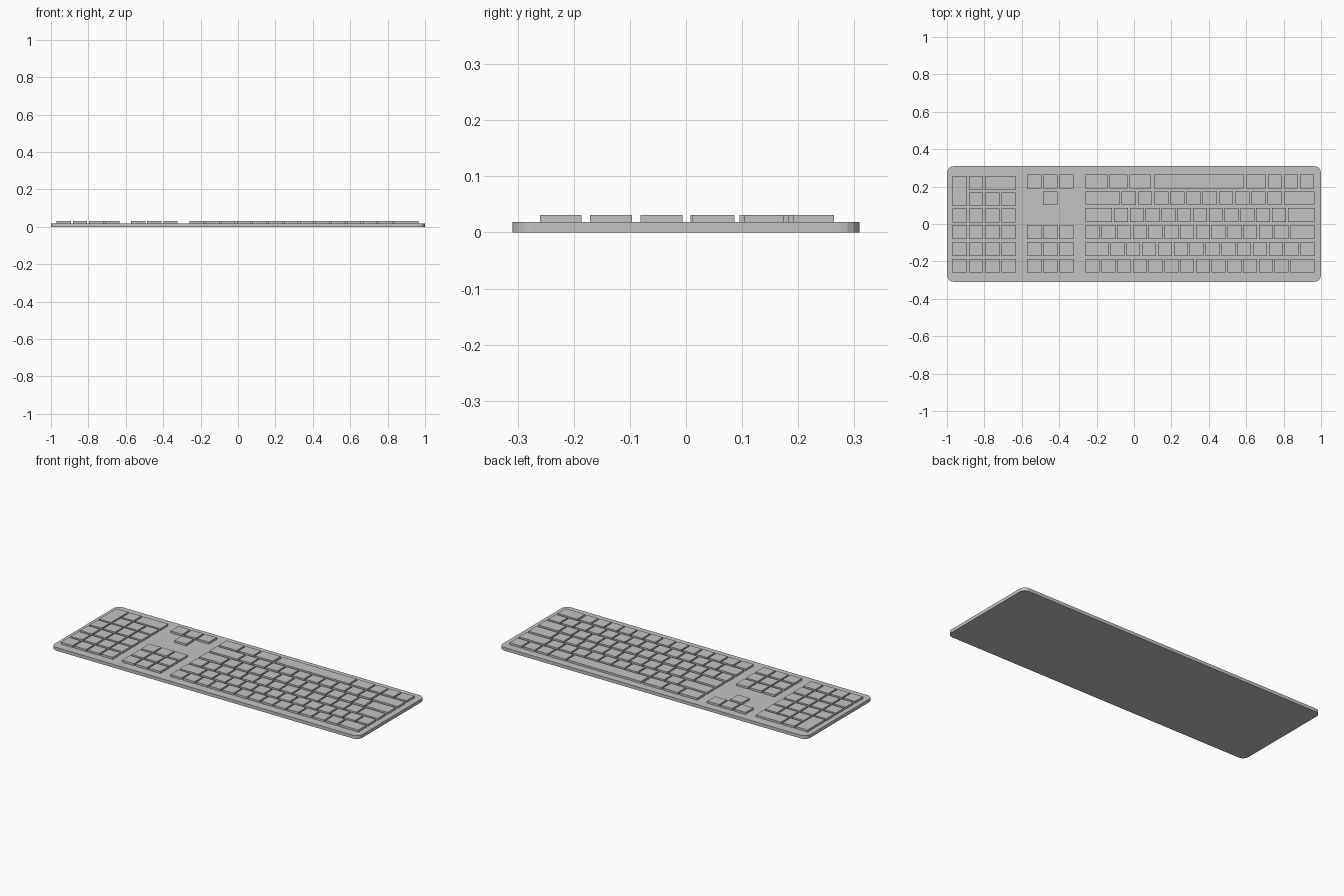
import bpy, bmesh, math

if "Cube" in bpy.data.objects:
    bpy.data.objects.remove(bpy.data.objects["Cube"])

BASE_TOP, KEY_TOP = 0.019, 0.031
GAP = 0.010


def material(name, rgb):
    m = bpy.data.materials.new(name)
    m.diffuse_color = (*rgb, 1)
    m.use_nodes = True
    m.node_tree.nodes["Principled BSDF"].inputs["Base Color"].default_value = m.diffuse_color
    return m


grey = material("light_grey", (0.55, 0.55, 0.54))


def finish(name, bm):
    bmesh.ops.recalc_face_normals(bm, faces=bm.faces)
    me = bpy.data.meshes.new(name)
    bm.to_mesh(me)
    bm.free()
    me.materials.append(grey)
    ob = bpy.data.objects.new(name, me)
    bpy.context.collection.objects.link(ob)
    return ob


def prism(bm, outline, z0, z1):
    low = [bm.verts.new((x, y, z0)) for x, y in outline]
    high = [bm.verts.new((x, y, z1)) for x, y in outline]
    bm.faces.new(low[::-1])
    bm.faces.new(high)
    n = len(low)
    for i in range(n):
        j = (i + 1) % n
        bm.faces.new((low[i], low[j], high[j], high[i]))


def key(bm, x0, x1, y0, y1):
    prism(bm, [(x0, y0), (x1, y0), (x1, y1), (x0, y1)], BASE_TOP - 0.002, KEY_TOP)


def singles(bm, x0, x1, count, ys):
    # Evenly spaced square keys filling x0..x1
    w = (x1 - x0 - GAP * (count - 1)) / count
    for i in range(count):
        x = x0 + i * (w + GAP)
        key(bm, x, x + w, *ys)


# Base plate with rounded corners
bm = bmesh.new()
r, hx, hy, seg = 0.035, 1.0, 0.309, 4
outline = []
for k, (sx, sy) in enumerate([(1, 1), (-1, 1), (-1, -1), (1, -1)]):
    for i in range(seg + 1):
        a = math.pi / 2 * (k + i / seg)
        outline.append((sx * (hx - r) + r * math.cos(a), sy * (hy - r) + r * math.sin(a)))
prism(bm, outline, 0, BASE_TOP)
finish("base_plate", bm)

# Row extents in y, front to back
rows = [(-0.26, -0.186), (-0.171, -0.096), (-0.081, -0.006),
        (0.011, 0.086), (0.103, 0.175), (0.191, 0.264)]
pad_rows = rows[:3] + [(0.008, 0.083), (0.095, 0.169), (0.182, 0.256)]

# Main key block
L, R = -0.258, 0.965
bm = bmesh.new()
singles(bm, L, 0.826, 13, rows[0])
key(bm, 0.838, R, *rows[0])
key(bm, L, -0.137, *rows[1])
singles(bm, -0.126, R, 13, rows[1])
singles(bm, L, 0.826, 13, rows[2])
key(bm, 0.836, R, *rows[2])
key(bm, L, -0.118, *rows[3])
singles(bm, -0.107, 0.812, 11, rows[3])
key(bm, 0.823, R, *rows[3])
key(bm, L, -0.077, *rows[4])
singles(bm, -0.066, 0.79, 10, rows[4])
key(bm, 0.801, R, *rows[4])
for x0, x1 in [(L, -0.142), (-0.132, -0.034), (-0.024, 0.092), (0.109, 0.588), (0.599, 0.706)]:
    key(bm, x0, x1, *rows[5])
singles(bm, 0.716, 0.962, 3, rows[5])
finish("main_keys", bm)

# Navigation and arrow keys
bm = bmesh.new()
for ys in rows[:3] + rows[5:]:
    singles(bm, -0.572, -0.323, 3, ys)
key(bm, -0.486, -0.41, *rows[4])
finish("navigation_keys", bm)

# Number pad with one tall and one wide key
bm = bmesh.new()
for ys in pad_rows[:4]:
    singles(bm, -0.97, -0.633, 4, ys)
singles(bm, -0.883, -0.633, 3, pad_rows[4])
key(bm, -0.883, -0.807, *pad_rows[5])
key(bm, -0.797, -0.633, *pad_rows[5])
key(bm, -0.97, -0.893, pad_rows[4][0], pad_rows[5][1])
finish("number_pad_keys", bm)
